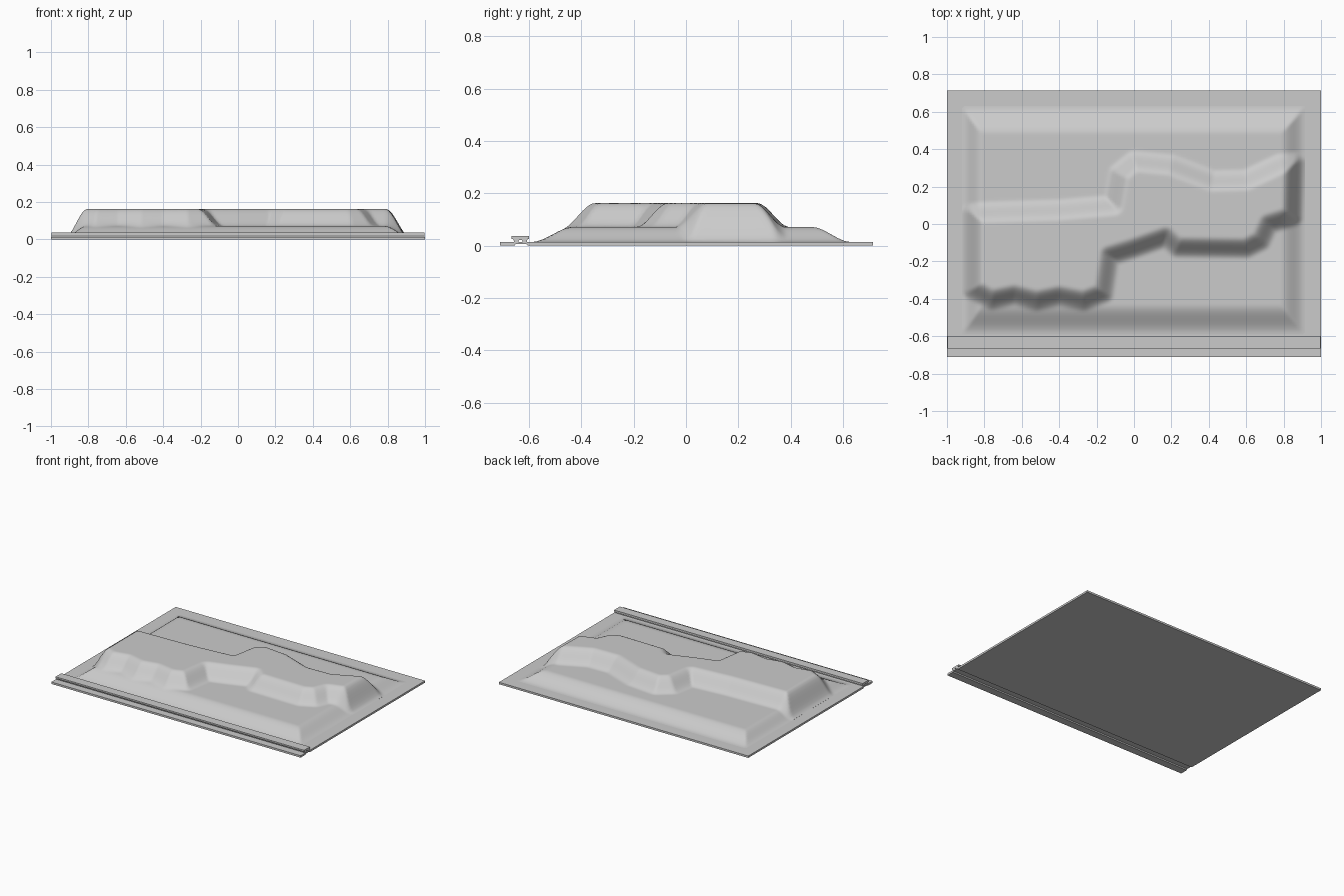
import bpy, bmesh, math
from mathutils import Vector

if "Cube" in bpy.data.objects:
    bpy.data.objects.remove(bpy.data.objects["Cube"])


def finish(bm, name):
    bmesh.ops.recalc_face_normals(bm, faces=bm.faces)
    me = bpy.data.meshes.new(name)
    bm.to_mesh(me)
    bm.free()
    ob = bpy.data.objects.new(name, me)
    bpy.context.collection.objects.link(ob)
    return ob


def extrude_x(name, profile, x0, x1):
    """Solid bar with a (y, z) cross-section running along x."""
    bm = bmesh.new()
    a = [bm.verts.new((x0, y, z)) for y, z in profile]
    b = [bm.verts.new((x1, y, z)) for y, z in profile]
    bm.faces.new(a)
    bm.faces.new(b[::-1])
    for i in range(len(a)):
        j = (i + 1) % len(a)
        bm.faces.new((a[i], a[j], b[j], b[i]))
    return finish(bm, name)


def smooth(t):
    t = max(0.0, min(1.0, t))
    return t * t * (3 - 2 * t)


# mid-slope outline of the upper plateau
OUTLINE = [Vector(p) for p in [
    (-.865, -.35), (-.76, -.405), (-.64, -.38), (-.52, -.41), (-.4, -.385),
    (-.27, -.41), (-.16, -.37), (-.13, -.17), (0, -.13), (.17, -.07),
    (.23, -.125), (.6, -.13), (.68, -.09), (.72, 0), (.85, .04), (.86, .33),
    (.78, .32), (.6, .235), (.42, .23), (.2, .315), (0, .335), (-.08, .27),
    (-.11, .1), (-.4, .075), (-.865, .06)]]


def signed_distance(p):
    best, inside = 9.0, False
    for i, a in enumerate(OUTLINE):
        b = OUTLINE[i - 1]
        e, w = b - a, p - a
        t = max(0.0, min(1.0, w.dot(e) / e.length_squared))
        best = min(best, (w - e * t).length)
        if (a.y > p.y) != (b.y > p.y) and p.x < a.x + e.x * (p.y - a.y) / e.y:
            inside = not inside
    return best if inside else -best


X0, X1, Y0, Y1, TOP = -.92, .915, -.59, .63, .014


def height(x, y):
    low = min(smooth((x - X0) / .11), smooth((X1 - x) / .13),
              smooth((y - Y0) / .16), smooth((Y1 - y) / .15))
    d = signed_distance(Vector((x, y)))
    return TOP + .057 * low + .091 * smooth((d + .06) / .12)


# base plate, with a shallow groove under the rail
extrude_x("base_plate", [(-.71, 0), (-.655, 0), (-.65, .007), (-.61, .007), (-.605, 0),
                         (.715, 0), (.715, TOP), (-.71, TOP)], -1, 1)

# front rail with a flanged top and two feet
extrude_x("front_rail", [(-.655, .011), (-.641, .011), (-.638, .022), (-.626, .022),
                         (-.623, .011), (-.609, .011), (-.606, .024), (-.6, .025),
                         (-.6, .036), (-.666, .036), (-.666, .025), (-.66, .024)], -.997, .997)

# two-level hill terrain
NX, NY = 150, 100
bm = bmesh.new()
grid = []
for j in range(NY + 1):
    y = Y0 + (Y1 - Y0) * j / NY
    row = []
    for i in range(NX + 1):
        x = X0 + (X1 - X0) * i / NX
        row.append(bm.verts.new((x, y, height(x, y))))
    grid.append(row)
for j in range(NY):
    for i in range(NX):
        bm.faces.new((grid[j][i], grid[j][i + 1], grid[j + 1][i + 1], grid[j + 1][i]))
# vertical skirt down to the plate
rim = [e for e in bm.edges if e.is_boundary]
new = bmesh.ops.extrude_edge_only(bm, edges=rim)["geom"]
for v in new:
    if isinstance(v, bmesh.types.BMVert):
        v.co.z = TOP - .002
hill = finish(bm, "hill_terrain")
bpy.context.view_layer.objects.active = hill
hill.select_set(True)
bpy.ops.object.shade_smooth_by_angle(angle=math.radians(40))
